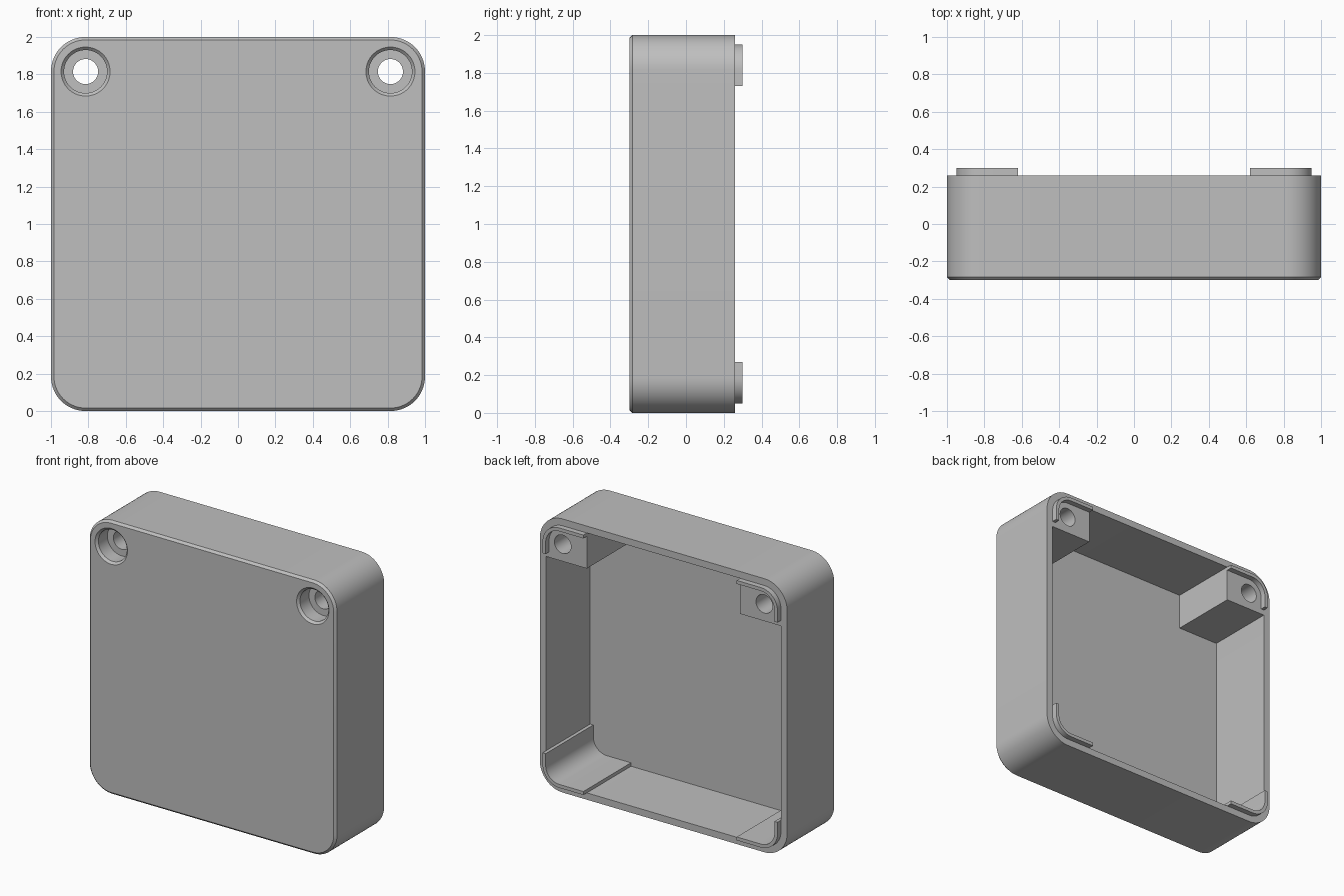
import bpy, bmesh, math

cube = bpy.data.objects.get("Cube")
if cube:
    bpy.data.objects.remove(cube, do_unlink=True)

C = 0.815            # corner centre, shared by walls, lips and screw holes
OUTER, INNER, LIP = 0.185, 0.135, 0.11   # radii about that centre
FRONT, FLOOR, RIM, TIP = -0.30, -0.25, 0.26, 0.30
BEVEL = 0.016
ARM_X, ARM_Z, BOSS_Z = 0.62, 0.73, 0.69  # ends of lips and bosses
HOLE, BORE, SEAT = 0.067, 0.115, -0.18

grey = bpy.data.materials.new("plain_grey")
grey.use_nodes = True
grey.diffuse_color = (0.52, 0.52, 0.52, 1)
grey.node_tree.nodes["Principled BSDF"].inputs["Base Color"].default_value = grey.diffuse_color


def finish(name, bm):
    bmesh.ops.recalc_face_normals(bm, faces=bm.faces)
    mesh = bpy.data.meshes.new(name)
    bm.to_mesh(mesh)
    bm.free()
    mesh.materials.append(grey)
    ob = bpy.data.objects.new(name, mesh)
    bpy.context.collection.objects.link(ob)
    return ob


def activate(ob):
    bpy.ops.object.select_all(action='DESELECT')
    ob.select_set(True)
    bpy.context.view_layer.objects.active = ob


def arc(r, start=0, turn=90, steps=16):
    angles = [math.radians(start + turn * i / steps) for i in range(steps + 1)]
    return [(C + r * math.cos(a), C + r * math.sin(a)) for a in angles]


def rounded_square(r):
    # one corner arc, turned a quarter three more times
    pts = corner = arc(r)
    for _ in range(3):
        corner = [(-z, x) for x, z in corner]
        pts = pts + corner
    return pts


def stack(name, rings):
    # skin a closed solid over successive (y, outline) rings
    bm = bmesh.new()
    loops = [[bm.verts.new((x, y, z + 1)) for x, z in pts] for y, pts in rings]
    for a, b in zip(loops, loops[1:]):
        for i in range(len(a)):
            j = (i + 1) % len(a)
            bm.faces.new((a[i], a[j], b[j], b[i]))
    bm.faces.new(loops[0])
    bm.faces.new(loops[-1])
    return finish(name, bm)


def mirrored(pts, sx, sz):
    return [(x * sx, z * sz) for x, z in pts]


# Open-backed tray with a chamfered front edge
shell = stack("case_shell", [
    (FRONT, rounded_square(OUTER - BEVEL)),
    (FRONT + BEVEL, rounded_square(OUTER)),
    (RIM, rounded_square(OUTER)),
    (RIM, rounded_square(INNER)),
    (FLOOR, rounded_square(INNER))])
parts = [shell]

lip_outer = [(C + INNER, ARM_Z)] + arc(INNER) + [(ARM_X, C + INNER)]
lip_inner = [(C + LIP, ARM_Z)] + arc(LIP) + [(ARM_X, C + LIP)]
lip_profile = lip_outer + lip_inner[::-1]
boss_profile = [(C + INNER, BOSS_Z)] + arc(INNER) + [(ARM_X, C + INNER), (ARM_X, BOSS_Z)]

for side, sx in (("left", 1), ("right", -1)):
    # Locating lips: lower ones run down to the floor, upper ones sit on the bosses
    for level, sz, base in (("upper", 1, RIM - 0.01), ("lower", -1, FLOOR - 0.01)):
        pts = mirrored(lip_profile, sx, sz)
        parts.append(stack(f"{level}_{side}_lip", [(base, pts), (TIP, pts)]))

    # Screw boss
    pts = mirrored(boss_profile, sx, 1)
    boss = stack(f"{side}_screw_boss", [(FLOOR - 0.01, pts), (RIM, pts)])
    parts.append(boss)

    # Stepped, countersunk screw hole
    steps = [(FRONT - 0.01, BORE + BEVEL + 0.01), (FRONT + BEVEL, BORE),
             (SEAT, BORE), (SEAT, HOLE), (TIP + 0.1, HOLE)]
    cutter = stack("hole_cutter", [
        (y, mirrored(arc(r, 0, 360, 64)[:-1], sx, 1)) for y, r in steps])
    cutter.hide_render = True
    for ob in (shell, boss):
        mod = ob.modifiers.new("screw_hole", 'BOOLEAN')
        mod.operation = 'DIFFERENCE'
        mod.solver = 'EXACT'
        mod.object = cutter
        activate(ob)
        bpy.ops.object.modifier_apply(modifier=mod.name)
    bpy.data.objects.remove(cutter, do_unlink=True)

# Smooth curved walls, crisp edges
for ob in parts:
    activate(ob)
    bpy.ops.object.shade_smooth_by_angle(angle=math.radians(30))
